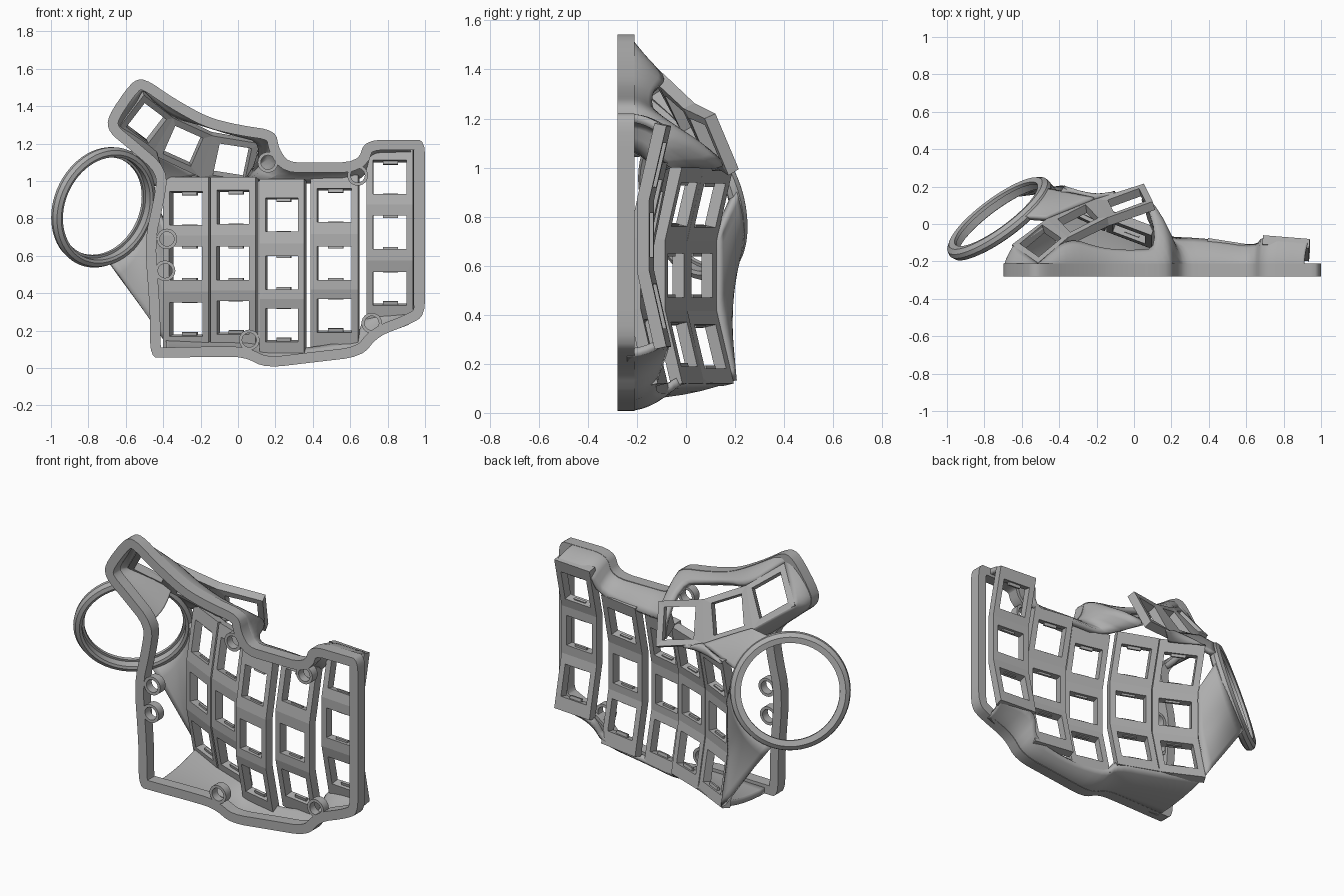
import bpy, bmesh
from math import cos, sin, pi, radians
from mathutils import Vector as V

if "Cube" in bpy.data.objects:
    bpy.data.objects.remove(bpy.data.objects["Cube"], do_unlink=True)

grey = bpy.data.materials.new("matte_grey")
grey.use_nodes = True
grey.diffuse_color = (0.42, 0.42, 0.42, 1)
grey.node_tree.nodes["Principled BSDF"].inputs["Base Color"].default_value = grey.diffuse_color


def finish(name, bm, thick=0, offset=-1, smooth=False):
    mesh = bpy.data.meshes.new(name)
    bm.to_mesh(mesh)
    bm.free()
    ob = bpy.data.objects.new(name, mesh)
    bpy.context.collection.objects.link(ob)
    mesh.materials.append(grey)
    if thick:
        mod = ob.modifiers.new("wall", "SOLIDIFY")
        mod.thickness, mod.offset = thick, offset
    if smooth:
        bpy.ops.object.select_all(action="DESELECT")
        ob.select_set(True)
        bpy.context.view_layer.objects.active = ob
        bpy.ops.object.shade_smooth_by_angle(angle=radians(35))
    return ob


def round_off(pts, closed, times=2):
    # corner cutting
    for _ in range(times):
        n = len(pts)
        out = [] if closed else [pts[0]]
        for i in range(n if closed else n - 1):
            a, b = pts[i], pts[(i + 1) % n]
            out += [a.lerp(b, 0.22), a.lerp(b, 0.78)]
        pts = out if closed else out + [pts[-1]]
    return pts


def windowed_strip(name, lines, windows, offset):
    # chain of square frames; lines are shared edges, windows are the holes
    bm = bmesh.new()
    edges = [[bm.verts.new(p) for p in line] for line in lines]
    for i, win in enumerate(windows):
        (a, b), (d, c) = edges[i], edges[i + 1]
        outer = [a, d, c, b]
        inner = [bm.verts.new(p) for p in win]
        for k in range(4):
            j = (k + 1) % 4
            bm.faces.new((outer[k], outer[j], inner[j], inner[k]))
    finish(name, bm, 0.05, offset)


def loft(name, pairs, thick, bend=None, offset=-1, rows=6):
    # skin between two matching paths, optionally leaving the first along y
    bm = bmesh.new()
    grid = []
    for a, b in pairs:
        m = a.lerp(b, 0.5) if bend is None else V((a.x, a.y + (b.y - a.y) * bend, a.z))
        grid.append([bm.verts.new(a.lerp(m, s / rows).lerp(m.lerp(b, s / rows), s / rows))
                     for s in range(rows + 1)])
    for p, q in zip(grid, grid[1:]):
        for s in range(rows):
            bm.faces.new((p[s], p[s + 1], q[s + 1], q[s]))
    finish(name, bm, thick, offset, True)


def closed_sweep(name, loops):
    # tube of matching closed sections joined end to end
    bm = bmesh.new()
    rings = [[bm.verts.new(p) for p in loop] for loop in loops]
    for p, q in zip(rings, rings[1:] + rings[:1]):
        for k in range(len(p)):
            j = (k + 1) % len(p)
            bm.faces.new((p[k], p[j], q[j], q[k]))
    bmesh.ops.recalc_face_normals(bm, faces=bm.faces[:])
    finish(name, bm, smooth=True)


# Key columns: left x, right x, left y, right y, bottom z, top z, row centres
columns = {
    "inner_column": (-0.38, -0.135, 0.125, 0.005, 0.12, 1.01, (0.27, 0.56, 0.845)),
    "index_column": (-0.13, 0.11, 0.005, -0.085, 0.12, 1.01, (0.28, 0.56, 0.85)),
    "middle_column": (0.125, 0.365, -0.135, -0.19, 0.08, 1.0, (0.24, 0.51, 0.81)),
    "ring_column": (0.395, 0.65, -0.145, -0.185, 0.12, 1.02, (0.29, 0.56, 0.86)),
    "little_column": (0.69, 0.94, -0.13, -0.15, 0.27, 1.17, (0.435, 0.725, 1.01)),
}
column_point = {}
for name, (xl, xr, yl, yr, zb, zt, rows) in columns.items():
    h0, h1 = (rows[0] + rows[1]) / 2, (rows[1] + rows[2]) / 2

    def at(u, z, c=(xl, xr, yl, yr, zb, zt, h0, h1)):
        lift = 0.07 * max((c[6] - z) / (c[6] - c[4]), (z - c[7]) / (c[5] - c[7]), 0)
        return V((c[0] + (c[1] - c[0]) * u, c[2] + (c[3] - c[2]) * u + lift, z))

    column_point[name] = at
    wins = [[at(u, r + s * 0.09) for u, s in ((0.14, -1), (0.14, 1), (0.86, 1), (0.86, -1))]
            for r in rows]
    windowed_strip(name, [(at(0, z), at(1, z)) for z in (zb, h0, h1, zt)], wins, -1)
    # small switch clips at the top and bottom of each window
    bm = bmesh.new()
    for r in rows:
        for s in (-1, 1):
            quad = [at(u, r + s * d) - V((0, 0.025, 0))
                    for u, d in ((0.34, 0.078), (0.34, 0.1), (0.66, 0.1), (0.66, 0.078))]
            bm.faces.new([bm.verts.new(p) for p in quad[::s]])
    finish(name + "_clips", bm, 0.015, 0)

# Thumb cluster: centre, across and up directions of each key
thumb = [(V(c), V(t).normalized(), V(u).normalized()) for c, t, u in (
    ((-0.5, -0.09, 1.335), (0.12, 0.1, -0.09), (0.1, -0.07, 0.13)),
    ((-0.3, 0.03, 1.21), (0.155, 0.08, -0.07), (0.07, -0.075, 0.16)),
    ((-0.04, 0.125, 1.125), (0.19, 0.07, -0.03), (0.04, -0.08, 0.19)))]


def key(i, a, b):
    c, t, u = thumb[i]
    return c + t * a + u * b


def thumb_edge(h):
    return [key(0, -0.125, h), key(0, 0.125, h).lerp(key(1, -0.125, h), 0.5),
            key(1, 0.125, h).lerp(key(2, -0.125, h), 0.5), key(2, 0.125, h)]


lower, upper = thumb_edge(-0.125), thumb_edge(0.125)
W = 0.09
windowed_strip("thumb_plate", list(zip(lower, upper)),
               [[key(i, -W, -W), key(i, W, -W), key(i, W, W), key(i, -W, W)]
                for i in range(3)], 1)
inn, idx, mid, rng, lit = column_point.values()

# Base outline as x, z, each with the point its skirt climbs to
outline = [
    (-0.47, 0.055, None), (-0.38, 0.055, inn(0, 0.13)),
    (-0.14, 0.06, inn(1, 0.12)), (0.03, 0.06, idx(1, 0.12)),
    (0.15, 0.0, mid(0.0, 0.08)), (0.4, 0.03, mid(1, 0.08)), (0.66, 0.06, rng(1, 0.13)),
    (0.75, 0.17, lit(0, 0.28)), (0.91, 0.23, lit(0.98, 0.28)), (1.0, 0.28, None),
    (1.0, 0.5, None), (1.0, 1.0, None), (1.0, 1.22, None),
    (0.91, 1.22, lit(0.98, 1.16)), (0.68, 1.22, lit(0, 1.16)),
    (0.64, 1.1, rng(1, 1.01)), (0.4, 1.1, rng(0, 1.01)), (0.27, 1.1, mid(0, 1.0)),
    (0.22, 1.17, lower[3]), (0.2, 1.27, V((0.13, -0.13, 1.23))),
    (0.0, 1.3, V((-0.02, -0.14, 1.27))), (-0.16, 1.34, V((-0.17, -0.13, 1.32))),
    (-0.34, 1.44, upper[1]), (-0.5, 1.55, upper[0]),
    (-0.57, 1.53, upper[0]), (-0.7, 1.34, lower[0].lerp(upper[0], 0.3)),
    (-0.69, 1.26, lower[0]), (-0.58, 1.17, lower[0].lerp(lower[1], 0.4)),
    (-0.43, 1.04, lower[1]), (-0.45, 0.9, None), (-0.5, 0.68, None), (-0.47, 0.3, None),
]

# Rim bar around the open base
bm = bmesh.new()
path = round_off([V((x, -0.28, z)) for x, z, _ in outline], True)
face = bm.faces.new([bm.verts.new(p) for p in path])
face.normal_update()
bmesh.ops.inset_individual(bm, faces=[face], thickness=0.055, use_even_offset=True)
bmesh.ops.delete(bm, geom=[face], context="FACES_ONLY")
ext = bmesh.ops.extrude_face_region(bm, geom=bm.faces[:], use_keep_orig=True)
bmesh.ops.translate(bm, vec=(0, 0.07, 0),
                    verts=[e for e in ext["geom"] if isinstance(e, bmesh.types.BMVert)])
bmesh.ops.recalc_face_normals(bm, faces=bm.faces[:])
finish("base_rim", bm, smooth=True)

# Skirts rising from the rim to the key plates, one per run of targets
runs = [[]]
for x, z, target in outline:
    if target is not None:
        runs[-1].append((V((x, -0.24, z)), target))
    elif runs[-1]:
        runs.append([])
for name, run in zip(("lower_skirt", "upper_skirt"), runs):
    sides = [round_off([p[k] for p in run], False) for k in (0, 1)]
    loft(name, list(zip(*sides)), 0.035, 0.55)

# Tilted ring holder with an inner ledge
axis = V((-0.57, 0.77, 0.26)).normalized()
centre = V((-0.72, 0.03, 0.86))
side = axis.cross(V((0, 0, 1))).normalized()
rise = side.cross(axis)


def ring_point(angle, r=0.3, h=0.0):
    return centre + (side * cos(angle) + rise * sin(angle)) * r + axis * h


profile = [(0.272, 0.03), (0.305, 0.035), (0.328, 0.018), (0.333, -0.005),
           (0.322, -0.028), (0.3, -0.036), (0.285, -0.03), (0.285, 0.012), (0.272, 0.012)]
N = 64
closed_sweep("ring_holder", [[ring_point(2 * pi * i / N, r, h) for r, h in profile]
                             for i in range(N)])

# Webs that carry the ring
S = 14
loft("lower_ring_web", [(ring_point(radians(-72 + 82 * i / S), 0.315), inn(0, 0.13 + 0.62 * i / S))
                        for i in range(S + 1)], 0.03, None, 0)
loft("upper_ring_web", [(ring_point(radians(22 + 48 * i / S), 0.315), lower[2].lerp(lower[1], i / S))
                        for i in range(S + 1)], 0.03, None, 0)
loft("thumb_bridge", [(inn(0, 1.0).lerp(idx(1, 1.0), i / S), lower[2].lerp(lower[3], i / S))
                      for i in range(S // 2)], 0.03, None, 0)

# Screw bosses
M = 24
for i, (x, z) in enumerate(((0.16, 1.1), (0.64, 1.03), (-0.38, 0.69), (-0.39, 0.52),
                            (0.06, 0.15), (0.715, 0.24))):
    closed_sweep(f"screw_boss_{i + 1}", [
        [V((x + r * cos(2 * pi * k / M), y, z + r * sin(2 * pi * k / M))) for k in range(M)]
        for r, y in ((0.055, -0.28), (0.055, -0.23), (0.038, -0.23), (0.038, -0.28))])
